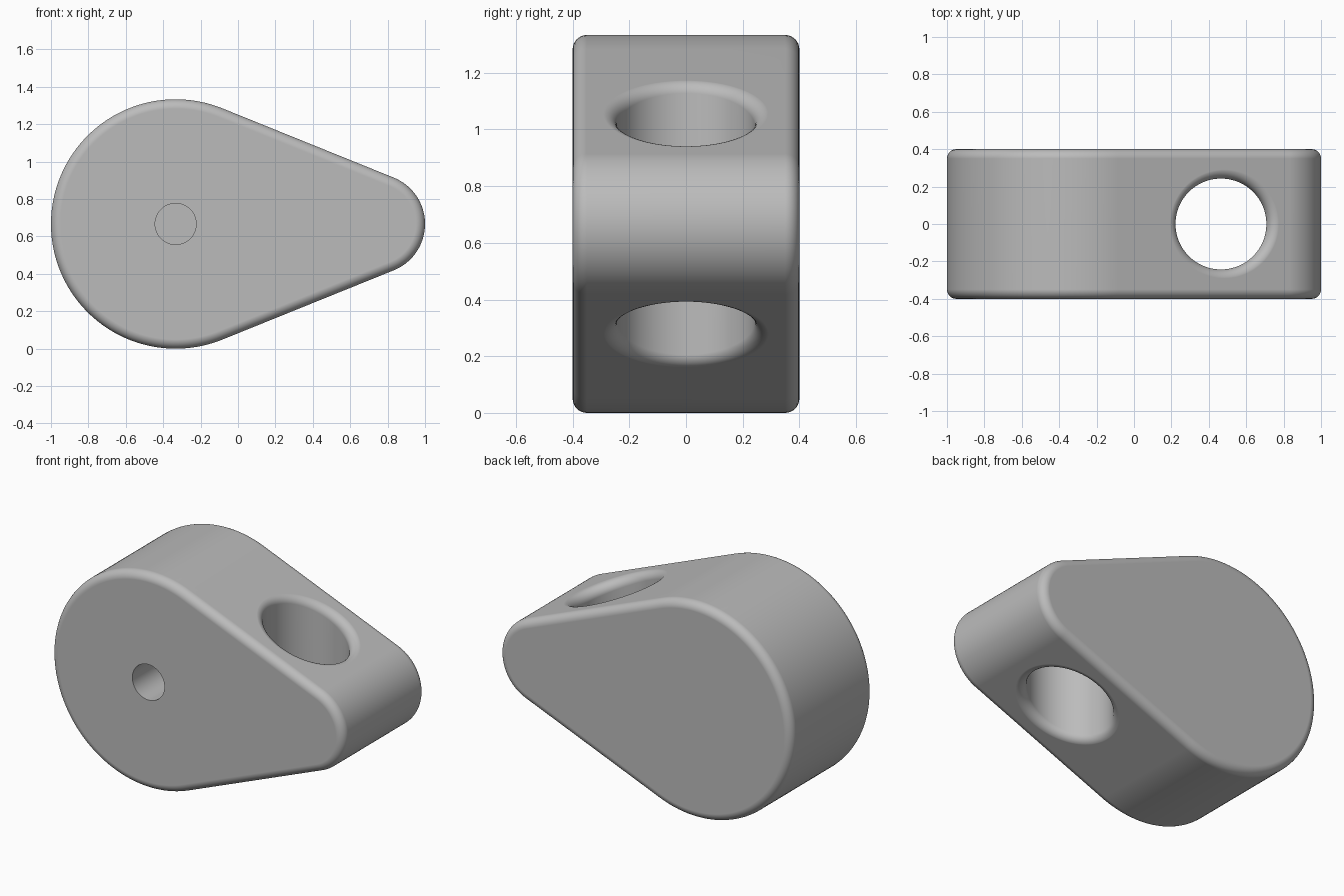
import bpy
import bmesh
from math import asin, cos, pi, sin
from mathutils import Vector

if "Cube" in bpy.data.objects:
    bpy.data.objects.remove(bpy.data.objects["Cube"], do_unlink=True)

BIG, SMALL = 2 / 3, 0.267          # radii of the two rounded ends
BIG_X, SMALL_X = -1 / 3, 0.733     # their centres
MID_Z = BIG
HALF_Y, FILLET = 0.4, 0.05
HOLE_X, HOLE_R = 0.465, 0.243
PIN_R, PIN_DEPTH = 0.11, 0.5
SLOPE = asin((BIG - SMALL) / (SMALL_X - BIG_X))
STEPS = 8


def loft(name, rings):
    """Closed solid through equal-length rings of points."""
    bm = bmesh.new()
    loops = [[bm.verts.new(p) for p in ring] for ring in rings]
    count = len(loops[0])
    for low, high in zip(loops, loops[1:]):
        for i in range(count):
            j = (i + 1) % count
            bm.faces.new((low[i], low[j], high[j], high[i]))
    bm.faces.new(loops[0][::-1])
    bm.faces.new(loops[-1])
    bmesh.ops.recalc_face_normals(bm, faces=bm.faces)
    mesh = bpy.data.meshes.new(name)
    bm.to_mesh(mesh)
    bm.free()
    obj = bpy.data.objects.new(name, mesh)
    bpy.context.collection.objects.link(obj)
    return obj


def teardrop(inset, y):
    """Two arcs joined by their common tangents."""
    turn = pi / 2 - SLOPE
    ring = []
    for cx, radius, start, end, n in ((SMALL_X, SMALL, -turn, turn, 48),
                                      (BIG_X, BIG, turn, 2 * pi - turn, 96)):
        for i in range(n + 1):
            a = start + (end - start) * i / n
            ring.append((cx + (radius - inset) * cos(a), y,
                         MID_Z + (radius - inset) * sin(a)))
    return ring


def rim_arc(t, side):
    """Rolling-ball fillet from the hole wall to the sloped side."""
    normal = Vector((sin(SLOPE), 0, side * cos(SLOPE)))
    x = HOLE_X + (HOLE_R + FILLET) * cos(t)
    y = (HOLE_R + FILLET) * sin(t)
    depth = BIG - FILLET + 0.0002
    z = MID_Z + side * (depth - (x - BIG_X) * sin(SLOPE)) / cos(SLOPE)
    centre = Vector((x, y, z))
    wall = Vector((-cos(t), -sin(t), 0))
    span = wall.angle(normal)
    arc = [centre + FILLET * (wall * sin(span * (1 - k / STEPS))
                              + normal * sin(span * k / STEPS)) / sin(span)
           for k in range(STEPS + 1)]
    top = arc[-1].copy()
    top.z = MID_Z + side
    return arc + [top]


# Body with rounded front and back rims
angles = [pi / 2 * i / STEPS for i in range(STEPS + 1)]
edge = [(FILLET * (1 - sin(a)), HALF_Y - FILLET * (1 - cos(a))) for a in angles]
rings = [teardrop(d, -y) for d, y in edge] + [teardrop(d, y) for d, y in edge[::-1]]
body = loft("cam_body", rings)

# Cross hole with flared rims
turns = [2 * pi * i / 96 for i in range(96)]
lower = list(zip(*[rim_arc(t, -1) for t in turns]))[::-1]
upper = list(zip(*[rim_arc(t, 1) for t in turns]))
cross_cutter = loft("cross_hole_cutter", lower + upper)

# Blind pin hole in the front
pin_cutter = loft("pin_hole_cutter", [
    [(BIG_X + PIN_R * cos(t), y, MID_Z + PIN_R * sin(t)) for t in turns[::2]]
    for y in (-HALF_Y - 0.1, -HALF_Y + PIN_DEPTH)])

for cutter in (cross_cutter, pin_cutter):
    cutter.hide_render = True
    cutter.hide_viewport = True
    cut = body.modifiers.new(cutter.name, "BOOLEAN")
    cut.operation = "DIFFERENCE"
    cut.solver = "EXACT"
    cut.object = cutter

# Bake the cuts, then shade
bpy.context.view_layer.update()
depsgraph = bpy.context.evaluated_depsgraph_get()
baked = bpy.data.meshes.new_from_object(body.evaluated_get(depsgraph))
body.modifiers.clear()
body.data = baked
for cutter in (cross_cutter, pin_cutter):
    bpy.data.objects.remove(cutter, do_unlink=True)

grey = bpy.data.materials.new("plain_grey")
grey.use_nodes = True
colour = (0.5, 0.5, 0.5, 1)
grey.diffuse_color = colour
grey.node_tree.nodes["Principled BSDF"].inputs["Base Color"].default_value = colour
body.data.materials.clear()
body.data.materials.append(grey)

bpy.ops.object.select_all(action="DESELECT")
body.select_set(True)
bpy.context.view_layer.objects.active = body
bpy.ops.object.shade_smooth_by_angle(angle=pi / 6)
weighted = body.modifiers.new("clean_shading", "WEIGHTED_NORMAL")
weighted.keep_sharp = True
